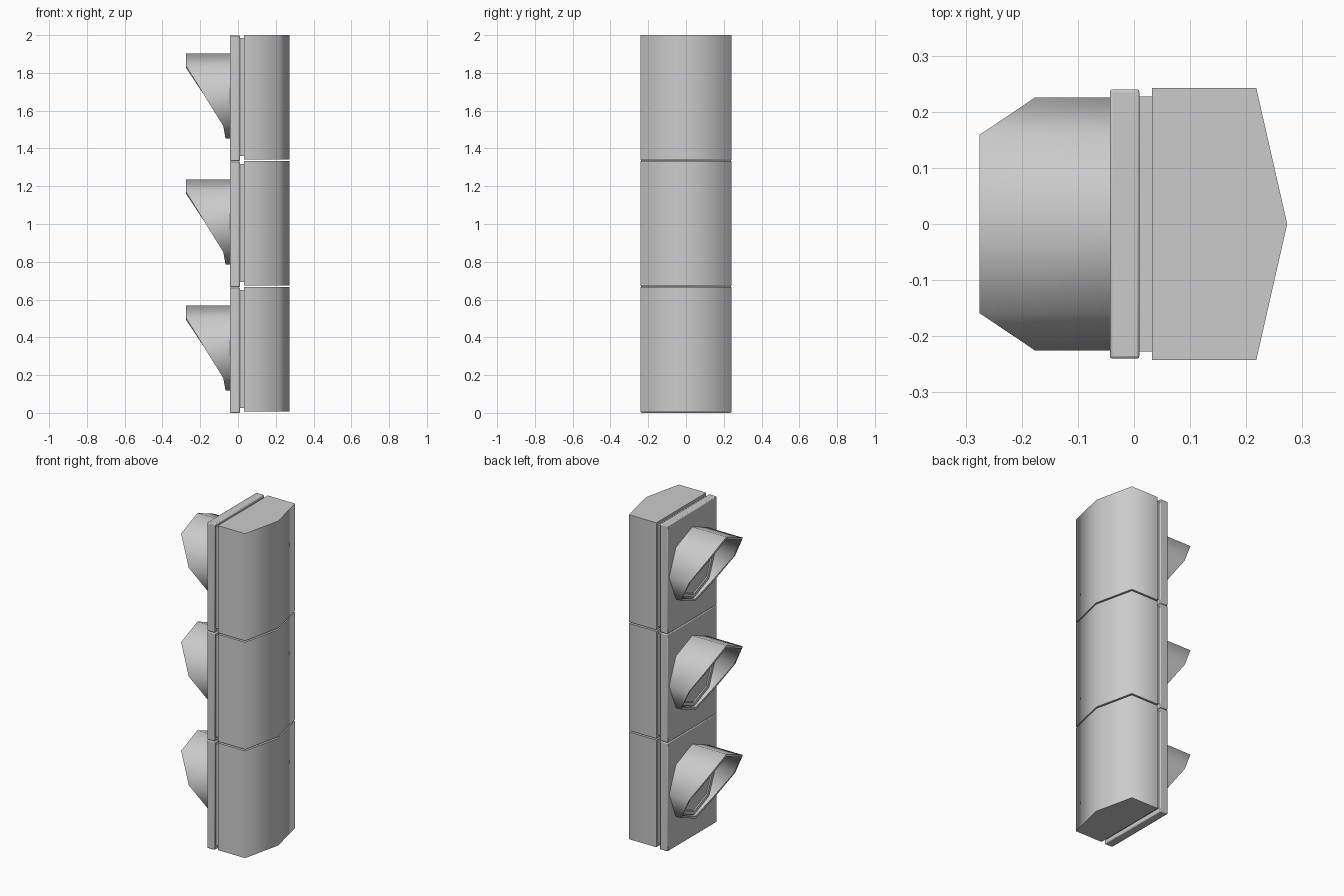
import bpy, bmesh, math

if "Cube" in bpy.data.objects:
    bpy.data.objects.remove(bpy.data.objects["Cube"])

grey = bpy.data.materials.new("housing_grey")
grey.use_nodes = True
COLOUR = (0.6, 0.6, 0.6, 1)
grey.diffuse_color = COLOUR
grey.node_tree.nodes["Principled BSDF"].inputs["Base Color"].default_value = COLOUR

PITCH = 0.667      # height of one signal section
LENS_Z = 0.344     # lens centre above the section base
FACE = -0.043      # x of the door's outer face
RADIUS = 0.225


def finish(name, bm, angle, z=0):
    bmesh.ops.recalc_face_normals(bm, faces=bm.faces)
    mesh = bpy.data.meshes.new(name)
    bm.to_mesh(mesh)
    bm.free()
    mesh.materials.append(grey)
    obj = bpy.data.objects.new(name, mesh)
    obj.location.z = z
    bpy.context.collection.objects.link(obj)
    bpy.ops.object.select_all(action='DESELECT')
    obj.select_set(True)
    bpy.context.view_layer.objects.active = obj
    bpy.ops.object.shade_smooth_by_angle(angle=math.radians(angle))
    return obj


def prism(name, outline, z0, z1, angle=30):
    """Vertical prism from an xy outline."""
    bm = bmesh.new()
    base = bm.faces.new([bm.verts.new((x, y, z0)) for x, y in outline])
    top = bmesh.ops.extrude_face_region(bm, geom=[base])["geom"]
    for v in top:
        if isinstance(v, bmesh.types.BMVert):
            v.co.z = z1
    return finish(name, bm, angle)


def box(name, x0, x1, half_y, z0, z1):
    return prism(name, [(x0, -half_y), (x1, -half_y), (x1, half_y), (x0, half_y)], z0, z1)


def visor(name, z):
    """Eight-sided hood, cut back along a slope towards the bottom."""
    front = {2: -0.275, 1: -0.275, 0: -0.177, -1: -0.078, -2: -0.066}
    bm = bmesh.new()
    rows = []
    for i in range(8):
        a = i * math.pi / 4
        x = front[round(2 * math.sin(a) if i % 2 == 0 else math.copysign(1, math.sin(a)))]
        row = []
        for px, r in ((FACE + 0.005, RADIUS), (x, RADIUS),
                      (x, RADIUS - 0.014), (FACE + 0.005, RADIUS - 0.014)):
            row.append(bm.verts.new((px, r * math.cos(a), r * math.sin(a))))
        rows.append(row)
    for i in range(8):
        p, q = rows[i], rows[(i + 1) % 8]
        for j in range(4):
            k = (j + 1) % 4
            bm.faces.new((p[j], p[k], q[k], q[j]))
    finish(name, bm, 50, z)


def lens(name, z):
    """Shallow stepped disc inside the hood."""
    bm = bmesh.new()
    prev = None
    for x, r in ((FACE + 0.005, 0.205), (FACE - 0.012, 0.205),
                 (FACE - 0.012, 0.185), (FACE - 0.006, 0.18)):
        ring = [bm.verts.new((x, r * math.cos(i * math.pi / 4), r * math.sin(i * math.pi / 4)))
                for i in range(8)]
        if prev:
            for i in range(8):
                j = (i + 1) % 8
                bm.faces.new((prev[i], prev[j], ring[j], ring[i]))
        prev = ring
    bm.faces.new(prev)
    finish(name, bm, 30, z)


body_outline = [(0.032, -0.242), (0.218, -0.242), (0.273, 0),
                (0.218, 0.242), (0.032, 0.242)]

# Three stacked sections
for n, level in enumerate(("lower", "middle", "upper")):
    z = n * PITCH
    prism(level + "_body", body_outline, z + 0.008, z + 0.666, 80)
    box(level + "_neck", 0, 0.04, 0.227, z + 0.025, z + 0.65)
    door = box(level + "_door", FACE, 0.01, 0.24, z, z + 0.665)
    bevel = door.modifiers.new("soft_edges", 'BEVEL')
    bevel.width = 0.005
    bevel.segments = 2
    visor(level + "_visor", z + LENS_Z)
    lens(level + "_lens", z + LENS_Z)
